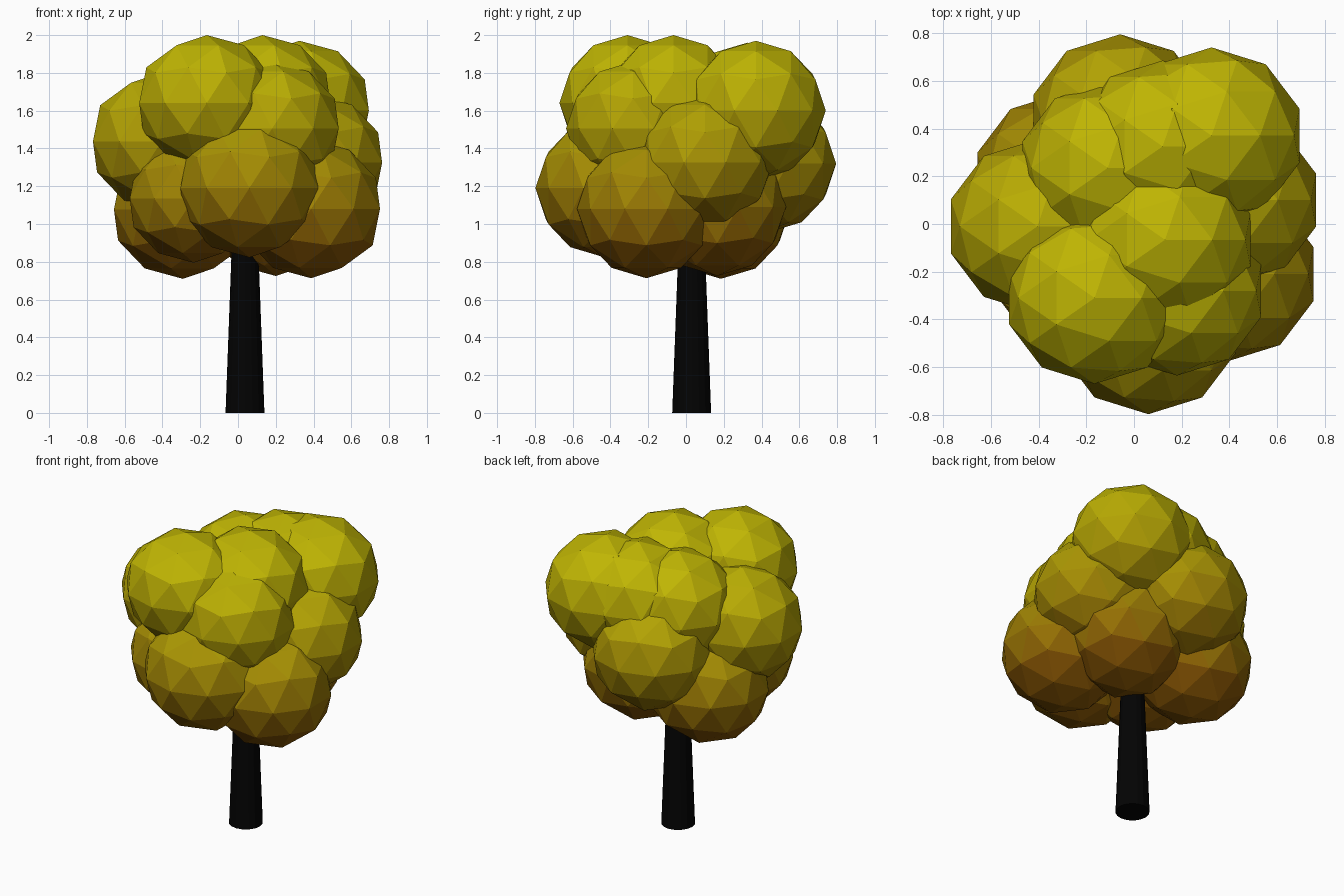
import bpy

if "Cube" in bpy.data.objects:
    bpy.data.objects.remove(bpy.data.objects["Cube"])

def material(name, rgb):
    m = bpy.data.materials.new(name)
    m.diffuse_color = (*rgb, 1)
    m.use_nodes = True
    m.node_tree.nodes["Principled BSDF"].inputs["Base Color"].default_value = m.diffuse_color
    return m

# Tapered trunk
bpy.ops.mesh.primitive_cone_add(vertices=16, radius1=0.103, radius2=0.062,
                                depth=1.1, location=(0.037, 0.03, 0.55))
trunk = bpy.context.object
trunk.name = "trunk"
trunk.data.materials.append(material("bark", (0.001, 0.001, 0.001)))

# Leaf colours, from brown at the bottom to yellow at the top
BANDS = 12
LOW, HIGH = (0.24, 0.09, 0.001), (0.52, 0.46, 0.001)
leaf_mats = []
for i in range(BANDS):
    t = i / (BANDS - 1)
    leaf_mats.append(material(f"leaf_{i}", [a + (b - a) * t for a, b in zip(LOW, HIGH)]))

# Leaf clumps: x, y, z, radius
clumps = [
    # lower ring
    (0.06, -0.43, 1.19, 0.367),
    (0.387, -0.21, 1.08, 0.367),
    (-0.292, 0.185, 1.077, 0.367),
    (-0.235, -0.20, 1.135, 0.34),
    (0.20, 0.165, 1.09, 0.365),
    # middle ring
    (-0.058, 0.43, 1.32, 0.365),
    (0.405, 0.10, 1.325, 0.36),
    (-0.405, -0.01, 1.437, 0.365),
    (0.18, -0.28, 1.505, 0.355),
    (-0.11, 0.235, 1.565, 0.36),
    # top
    (-0.165, -0.31, 1.64, 0.36),
    (0.13, -0.066, 1.64, 0.36),
    (0.12, 0.325, 1.60, 0.36),
    (0.325, 0.37, 1.60, 0.37),
]
for i, (x, y, z, r) in enumerate(clumps):
    bpy.ops.mesh.primitive_ico_sphere_add(subdivisions=2, radius=r, location=(x, y, z))
    clump = bpy.context.object
    clump.name = f"leaf_clump_{i + 1}"
    clump.scale.x = 1.045
    for m in leaf_mats:
        clump.data.materials.append(m)
    for f in clump.data.polygons:
        t = (z + f.center.z - 0.8) / 1.1
        f.material_index = max(0, min(BANDS - 1, int(t * BANDS)))
